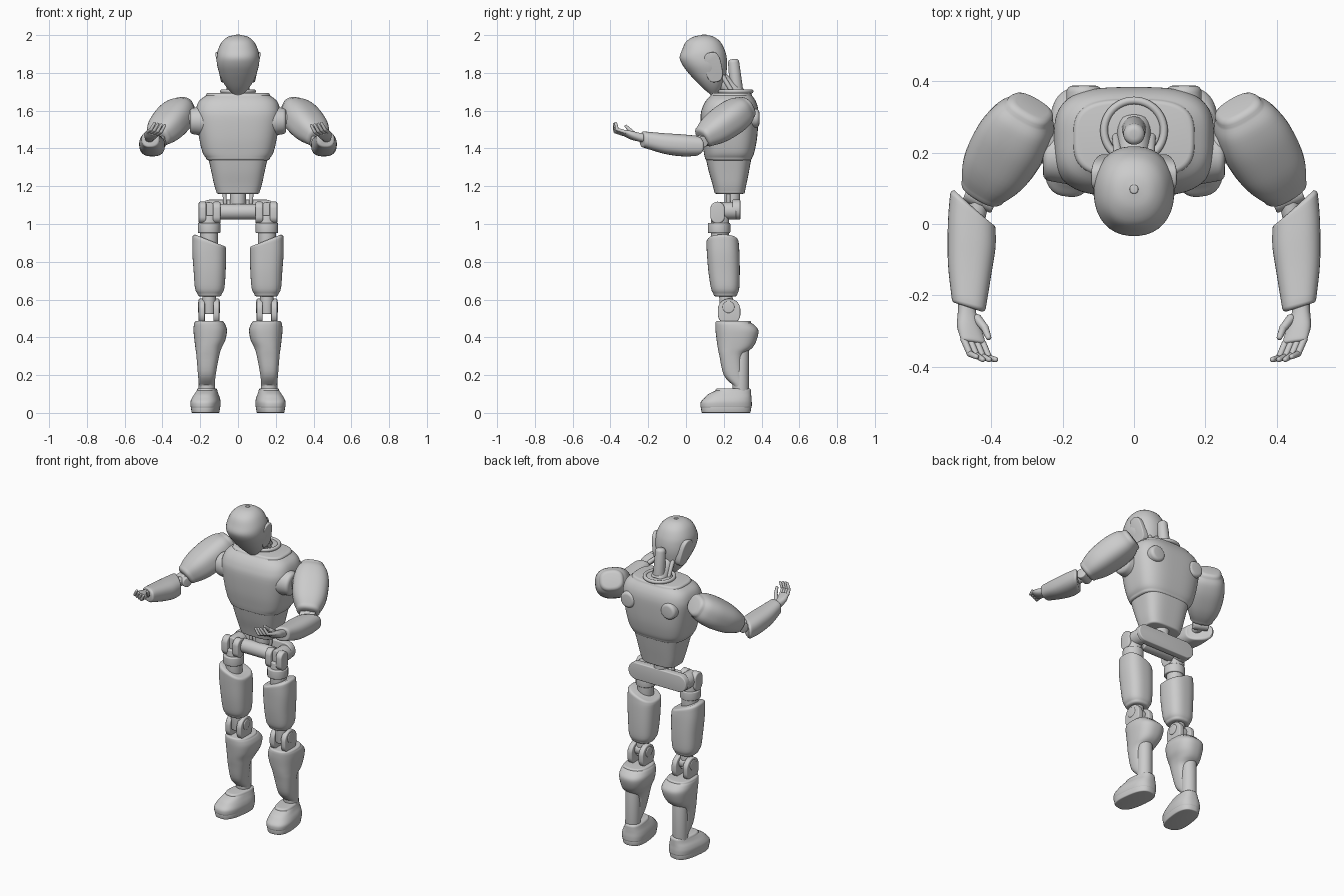
import bpy, bmesh, math
from mathutils import Vector as V

X, Y, Z = V((1, 0, 0)), V((0, 1, 0)), V((0, 0, 1))


def catmull(p, q, r, s, t):
    return [.5 * (2*b + (c-a)*t + (2*a-5*b+4*c-d)*t*t + (3*b-a-3*c+d)*t**3)
            for a, b, c, d in zip(p, q, r, s)]


def loft(name, secs, u=X, w=Z, exp=2.0, rnd=.01, mirror=True, steps=4, n=36):
    """Skin rings (x, y, z, a, b, tilt) along w; exp 0 gives a stadium outline."""
    u, w = V(u).normalized(), V(w).normalized()
    v = w.cross(u)
    secs = [list(s) + [0] * (6 - len(s)) for s in secs]
    rings = []
    if len(secs) == 2:
        rings = secs
    else:
        pad = [secs[0]] + secs + [secs[-1]]
        for i in range(len(secs) - 1):
            rings += [catmull(*pad[i:i+4], k / steps) for k in range(steps)]
        rings.append(secs[-1])

    # rounded rims at both ends
    def rim(s, sign):
        out = []
        for k in range(1, 5):
            ang = k * math.pi / 8
            c = V(s[:3]) + w * sign * rnd * math.sin(ang)
            d = rnd * (1 - math.cos(ang))
            out.append([*c, max(s[3]-d, .001), max(s[4]-d, .001), s[5]])
        return out
    if rnd:
        rings = rim(rings[0], -1)[::-1] + rings + rim(rings[-1], 1)
    bm = bmesh.new()
    loops = []
    for x, y, z, a, b, tilt in rings:
        loop = []
        for k in range(n):
            t = 2 * math.pi * (k + .5) / n
            c, s = math.cos(t), math.sin(t)
            if exp:
                cu = math.copysign(abs(c) ** (2/exp), c)
                cv = math.copysign(abs(s) ** (2/exp), s)
                pu, pv = a * cu, b * cv
            else:
                cu, pu, pv = c, math.copysign(a - b, c) + b * c, b * s
            loop.append(bm.verts.new(V((x, y, z)) + u*pu + v*pv + w*tilt*cu))
        loops.append(loop)
    for p, q in zip(loops, loops[1:]):
        for k in range(n):
            bm.faces.new((p[k], p[(k+1) % n], q[(k+1) % n], q[k]))
    bm.faces.new(loops[0][::-1])
    bm.faces.new(loops[-1])
    bmesh.ops.recalc_face_normals(bm, faces=bm.faces)
    me = bpy.data.meshes.new(name)
    bm.to_mesh(me)
    bm.free()
    ob = bpy.data.objects.new(name, me)
    bpy.context.collection.objects.link(ob)
    if mirror:
        ob.modifiers.new("mirror", 'MIRROR').use_mirror_merge = False
    return ob


def rod(name, p, q, r, r2=None, rnd=.006, mirror=True, n=24):
    d = V(q) - V(p)
    u = d.cross(X if abs(d.normalized().x) < .9 else Z)
    return loft(name, [(*p, r, r), (*q, r2 or r, r2 or r)], u, d, 2, rnd, mirror, n=n)


def span(z, y0, y1, a, x=0, tilt=0):
    return (x, (y0 + y1) / 2, z, a, (y1 - y0) / 2, tilt)


# head
loft("head", [span(2.0, .085, .11, .012), span(1.992, .042, .145, .052),
              span(1.965, .0, .182, .085), span(1.92, -.022, .206, .107),
              span(1.88, -.034, .216, .113), span(1.84, -.018, .218, .111),
              span(1.80, .012, .214, .1), span(1.76, .048, .206, .084),
              span(1.72, .088, .19, .058), span(1.685, .13, .165, .024)][::-1],
     exp=2.2, rnd=.004, mirror=False)
loft("ear_panel", [(.06, .145, 1.83, .08, .045, .015), (.099, .145, 1.83, .08, .045, .015)],
     (0, -.2, 1), X, 2.8, .006)

# neck
rod("neck_column", (0, .272, 1.67), (0, .252, 1.855), .036, .03, .018, False)
rod("neck_link", (0, .27, 1.68), (0, .17, 1.78), .05, .04, mirror=False)
rod("neck_strut", (.05, .25, 1.69), (.045, .19, 1.79), .012)
rod("neck_base", (0, .265, 1.68), (0, .265, 1.7), .075, mirror=False)
bpy.ops.mesh.primitive_torus_add(major_radius=.084, minor_radius=.011, major_segments=48,
                                 minor_segments=12, location=(0, .262, 1.702))
bpy.context.object.name = "neck_collar"

# torso
loft("chest", [span(1.35, .1, .35, .17), span(1.38, .094, .362, .188),
               span(1.46, .082, .377, .207), span(1.57, .077, .384, .224),
               span(1.62, .088, .38, .22), span(1.655, .107, .367, .203),
               span(1.68, .13, .35, .17)], exp=3.2, rnd=.013, mirror=False, n=64)
loft("abdomen", [span(1.17, .15, .312, .115), span(1.21, .14, .32, .127),
                 span(1.28, .12, .334, .142), span(1.37, .1, .35, .162)],
     exp=3.4, mirror=False, n=56)

# waist and pelvis
rod("waist_post", (0, .245, 1.05), (0, .245, 1.19), .042, mirror=False)
rod("waist_rod", (.065, .225, 1.08), (.075, .225, 1.19), .01)
loft("pelvis_plate", [(0, .252, 1.076, .2, .053), (0, .282, 1.076, .2, .053)],
     X, Y, 0, .006, False, n=48)
rod("pelvis_tube", (-.1, .2, 1.065), (.1, .2, 1.065), .042, mirror=False)
rod("hip_axle", (.155, .16, 1.07), (.155, .26, 1.07), .046)
for i, x in enumerate((.113, .188)):
    loft(f"hip_fork_{i}", [(x - .012, .167, 1.06, .058, .038), (x + .012, .167, 1.06, .058, .038)],
         Z, X, 0, .008)
rod("hip_ring", (.153, .175, .958), (.153, .175, 1.0), .06)
rod("hip_post", (.153, .18, .86), (.153, .18, 1.04), .048)

# thigh
loft("thigh", [span(.63, .145, .272, .064, .15), span(.66, .132, .282, .078, .15),
               span(.75, .118, .285, .085, .15), span(.85, .11, .283, .09, .152),
               span(.9, .108, .279, .089, .152, .03)], exp=2.6, rnd=.014)

# knee
for i, x in enumerate((.115, .192)):
    loft(f"knee_plate_{i}", [(x - .01, .228, .535, .07, .06), (x + .01, .228, .535, .07, .06)],
         Z, X, 0, .006)
rod("knee_pin", (.1, .225, .56), (.205, .225, .56), .032)
rod("knee_link", (.153, .215, .53), (.153, .21, .65), .036)

# shin
loft("shin", [span(.145, .25, .32, .042, .165), span(.2, .2, .305, .047, .165),
              span(.3, .177, .305, .06, .16), span(.345, .168, .352, .07, .156),
              span(.385, .162, .374, .082, .149), span(.435, .156, .384, .089, .147),
              span(.465, .155, .362, .084, .15), span(.477, .156, .345, .078, .152)],
     exp=2.5)
rod("ankle_post", (.165, .29, .08), (.163, .29, .37), .044)

# foot
toe = V((.99, .13, 0))
loft("sole", [(.172, .212, .006, .07, .13), (.172, .212, .03, .074, .134)], toe, Z, 2.7, .006)
loft("foot", [(.172, .212, .035, .075, .136), (.172, .213, .058, .076, .135),
              (.17, .222, .08, .07, .124), (.167, .232, .1, .06, .113),
              (.164, .25, .118, .052, .094)], toe, Z, 2.7, .012)

# shoulder
rod("shoulder_socket", (.15, .19, 1.545), (.235, .19, 1.545), .085, .07, .02, n=40)
rod("shoulder_axle", (.2, .2, 1.545), (.32, .25, 1.58), .05, rnd=.015)
rod("shoulder_blade", (.14, .3, 1.56), (.14, .37, 1.56), .05, rnd=.018)

# upper arm
s, e = V((.295, .315, 1.615)), V((.418, .1, 1.465))
axis = e - s
loft("upper_arm", [(*s.lerp(e, t), a, b) for t, a, b in
                   ((0, .07, .062), (.12, .09, .078), (.35, .103, .086), (.65, .1, .082),
                    (.85, .087, .072), (1, .068, .058))],
     (.85, .51, -.12), axis, 2.6, .022)

# elbow
rod("elbow_upper_link", (.405, .12, 1.465), (.43, .07, 1.435), .03)
rod("elbow_pin", (.395, .06, 1.435), (.465, .09, 1.435), .03)
rod("elbow_lower_link", (.43, .08, 1.435), (.452, -.02, 1.425), .027)

# forearm
loft("forearm", [(.452, .035, 1.414, .064, .055, -.048), (.455, -.03, 1.417, .067, .058, -.035),
                 (.46, -.12, 1.427, .062, .054, -.01), (.463, -.222, 1.447, .048, .043, -.012)],
     X, (0, -1, 0), 2.5, .012)

# hand
loft("palm", [(.468, -.215, 1.455, .024, .024), (.468, -.25, 1.46, .026, .023),
              (.462, -.29, 1.47, .035, .021), (.452, -.325, 1.482, .036, .014)],
     (1, .15, .25), (-.15, -1, .15), 2.3, .008)
for i in range(4):
    base = V((.478 - .018*i, -.322 - .004*i, 1.487 - .004*i))
    mid = base + V((-.018, -.042, .014))
    tip = mid + V((-.018, -.012 + .004*abs(i - 1), .032))
    rod(f"finger_{i}_base", base, mid, .0095, .009, .008, n=14)
    rod(f"finger_{i}_tip", mid, tip, .009, .0075, .007, n=14)
rod("thumb_base", (.44, -.265, 1.468), (.418, -.292, 1.492), .013, .011, .009, n=14)
rod("thumb_tip", (.418, -.292, 1.492), (.408, -.318, 1.518), .011, .008, .007, n=14)

# smooth shading with crisp edges
for ob in bpy.context.scene.objects:
    ob.select_set(True)
    bpy.context.view_layer.objects.active = ob
bpy.ops.object.shade_smooth_by_angle(angle=math.radians(35))
